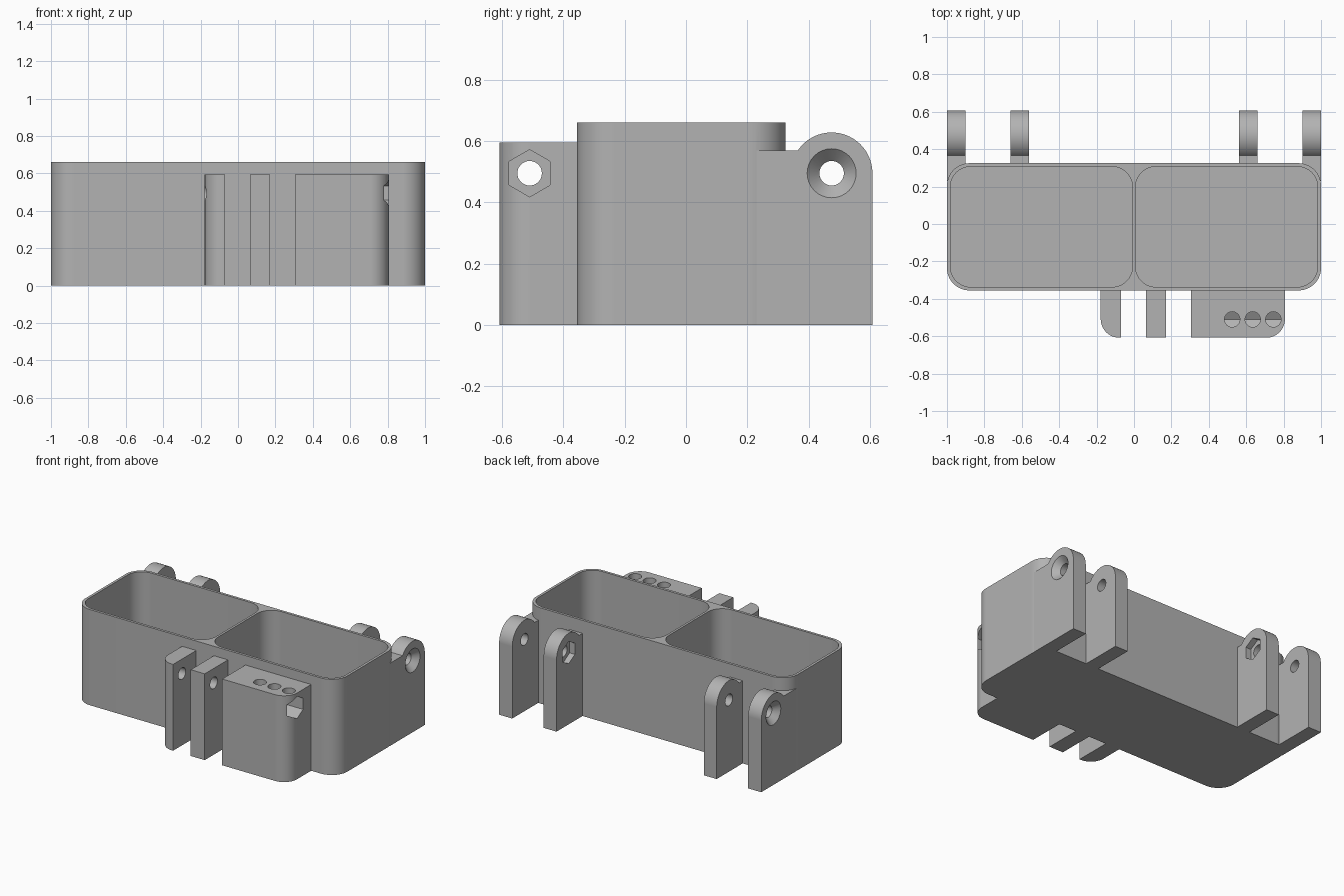
import bpy, bmesh, math
from mathutils import Vector

cube = bpy.data.objects.get("Cube")
if cube:
    bpy.data.objects.remove(cube, do_unlink=True)

grey = bpy.data.materials.new("plain grey")
grey.use_nodes = True
GREY = (0.45, 0.45, 0.45, 1)
grey.diffuse_color = GREY
grey.node_tree.nodes["Principled BSDF"].inputs["Base Color"].default_value = GREY


def arc(cu, cv, r, start, end, steps=16):
    return [(cu + r * math.cos(math.radians(start + (end - start) * i / steps)),
             cv + r * math.sin(math.radians(start + (end - start) * i / steps)))
            for i in range(steps + 1)]


def rounded(u0, u1, v0, v1, radii):
    """Rectangle outline; radii run from the low corner counterclockwise."""
    corners = [(u0, v0, 1, 1), (u1, v0, -1, 1), (u1, v1, -1, -1), (u0, v1, 1, -1)]
    pts = []
    for i, ((u, v, su, sv), r) in enumerate(zip(corners, radii)):
        if r:
            pts += arc(u + su * r, v + sv * r, r, 180 + 90 * i, 270 + 90 * i)
        else:
            pts.append((u, v))
    return pts


def loft(name, lower, upper, a, b, axis):
    """Solid between two matching outlines, along z (outline xy) or x (outline yz)."""
    place = (lambda u, v, w: Vector((u, v, w))) if axis == "z" else (lambda u, v, w: Vector((w, u, v)))
    bm = bmesh.new()
    low = [bm.verts.new(place(u, v, a)) for u, v in lower]
    top = [bm.verts.new(place(u, v, b)) for u, v in upper]
    bm.faces.new(low[::-1])
    bm.faces.new(top)
    n = len(low)
    for i in range(n):
        j = (i + 1) % n
        bm.faces.new((low[i], low[j], top[j], top[i]))
    bmesh.ops.recalc_face_normals(bm, faces=bm.faces)
    mesh = bpy.data.meshes.new(name)
    bm.to_mesh(mesh)
    bm.free()
    mesh.materials.append(grey)
    ob = bpy.data.objects.new(name, mesh)
    bpy.context.collection.objects.link(ob)
    return ob


def prism(name, outline, a, b, axis):
    return loft(name, outline, outline, a, b, axis)


def circle(u, v, r, steps=32):
    return arc(u, v, r, 0, 360, steps)[:-1]


def hexagon(u, v, r):
    return arc(u, v, r, 90, 450, 6)[:-1]


def combine(target, part, operation):
    bpy.context.view_layer.objects.active = target
    mod = target.modifiers.new(operation.lower(), "BOOLEAN")
    mod.operation = operation
    mod.solver = "EXACT"
    mod.object = part
    bpy.ops.object.modifier_apply(modifier=mod.name)
    bpy.data.objects.remove(part, do_unlink=True)


# Twin compartment box
FRONT, BACK, TOP = -0.355, 0.325, 0.66
box = prism("storage_box", rounded(-1, 1, FRONT, BACK, [0.12] * 4), 0, TOP, "z")

# Rear hinge lugs: flat shoulder running into a round eye
EYE_Y, EYE_Z, EYE_R = 0.475, 0.495, 0.133
SHOULDER = 0.57
bend = 180 - math.degrees(math.asin((SHOULDER - EYE_Z) / EYE_R))


def lug_outline(inner_y):
    return ([(inner_y, 0), (EYE_Y + EYE_R, 0)] + arc(EYE_Y, EYE_Z, EYE_R, 0, bend, 32)
            + [(inner_y, SHOULDER)])


for side in (-1, 1):
    for inner, outer, start in ((0.9, 1.0, 0.23), (0.562, 0.66, 0.315)):
        a, b = sorted((side * inner, side * outer))
        combine(box, prism("hinge_lug", lug_outline(start), a, b, "x"), "UNION")

# Front tabs and block
PIN_Y, PIN_Z, TAB_Y, TAB_TOP = -0.51, 0.495, -0.608, 0.595
for x0, x1, radii in ((-0.178, -0.07, (0.1, 0, 0, 0)),
                      (0.065, 0.172, (0, 0, 0, 0)),
                      (0.305, 0.807, (0, 0.1, 0, 0))):
    tab = prism("front_tab", rounded(x0, x1, TAB_Y, FRONT + 0.01, radii), 0, TAB_TOP, "z")
    combine(box, tab, "UNION")

# Hollow compartments
for x0, x1 in ((-0.982, -0.008), (0.008, 0.982)):
    pocket = prism("compartment", rounded(x0, x1, -0.337, 0.307, [0.11] * 4), 0.02, 0.8, "z")
    combine(box, pocket, "DIFFERENCE")

# Rear pin holes, outer countersinks and inner nut pockets
for side in (-1, 1):
    def span(p, q):
        return sorted((side * p, side * q))
    combine(box, prism("pin_hole", circle(EYE_Y, EYE_Z, 0.04), *span(0.5, 1.1), "x"), "DIFFERENCE")
    sink = loft("countersink", circle(EYE_Y, EYE_Z, 0.04), circle(EYE_Y, EYE_Z, 0.084),
                side * 0.96, side * 1.004, "x")
    combine(box, sink, "DIFFERENCE")
    combine(box, prism("nut_pocket", hexagon(EYE_Y, EYE_Z, 0.077), *span(0.5, 0.602), "x"), "DIFFERENCE")

# Front pin hole, long nut channel and access holes above it
combine(box, prism("front_pin_hole", circle(PIN_Y, PIN_Z, 0.04), -0.3, 0.9, "x"), "DIFFERENCE")
combine(box, prism("nut_channel", hexagon(PIN_Y, PIN_Z, 0.077), 0.47, 0.9, "x"), "DIFFERENCE")
for x in (0.525, 0.635, 0.745):
    combine(box, prism("access_hole", circle(x, PIN_Y, 0.041), PIN_Z, 0.7, "z"), "DIFFERENCE")

# Smooth curved walls, crisp edges
bpy.ops.object.select_all(action="DESELECT")
box.select_set(True)
bpy.context.view_layer.objects.active = box
bpy.ops.object.shade_smooth_by_angle(angle=math.radians(25))
weighted = box.modifiers.new("even_shading", "WEIGHTED_NORMAL")
weighted.keep_sharp = True
